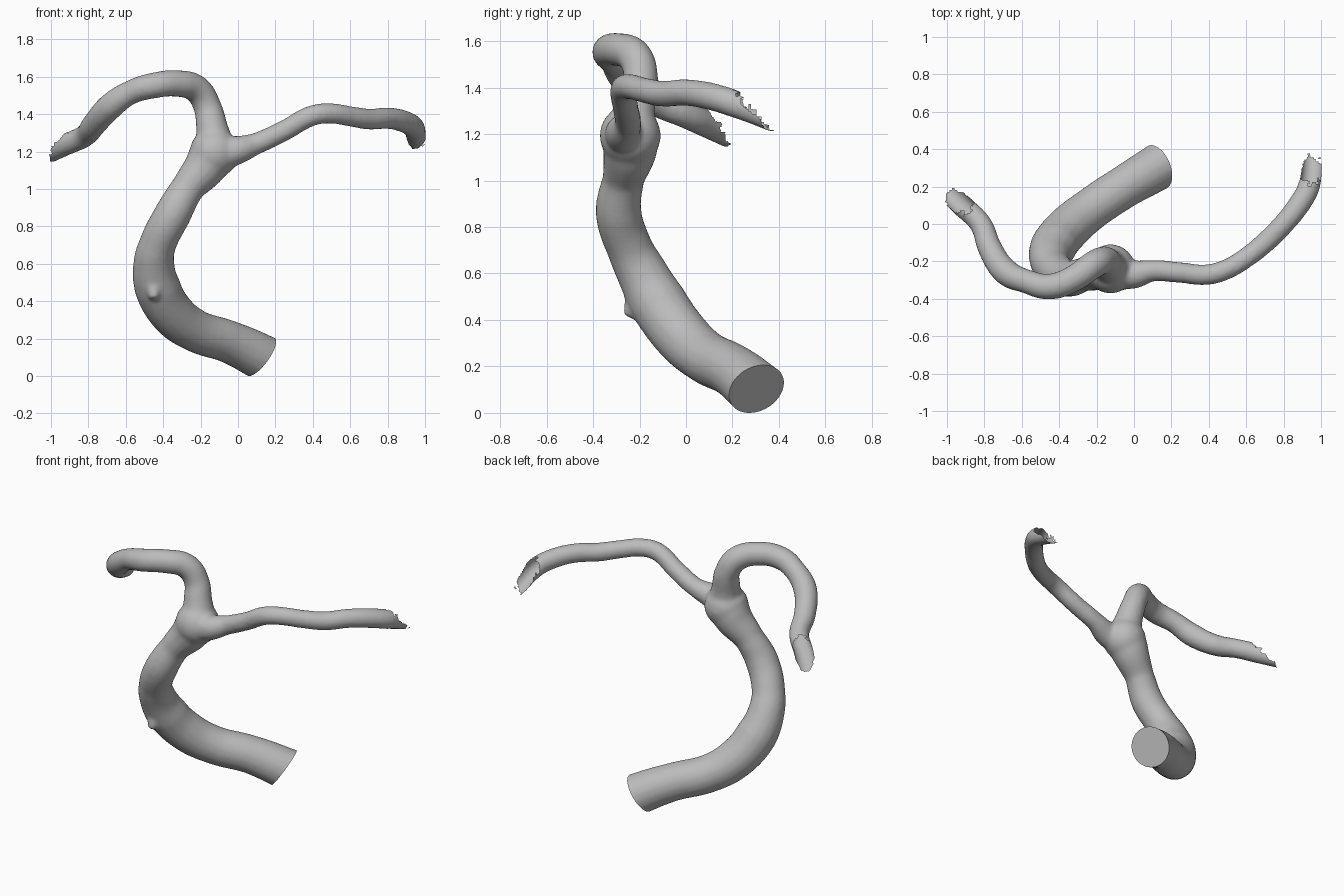
import bpy
import bmesh
from mathutils import Vector, noise

cube = bpy.data.objects.get("Cube")
if cube:
    bpy.data.objects.remove(cube, do_unlink=True)

# Material
grey = bpy.data.materials.new("plain grey")
grey.use_nodes = True
colour = (0.5, 0.5, 0.5, 1)
grey.diffuse_color = colour
grey.node_tree.nodes["Principled BSDF"].inputs["Base Color"].default_value = colour

# Centre lines: x, y, z, radius
trunk = [(.22, .36, .04, .14), (.12, .3, .1, .125), (-.05, .2, .18, .115),
         (-.23, .08, .24, .115), (-.35, -.02, .33, .122), (-.43, -.12, .47, .125),
         (-.45, -.19, .6, .11), (-.43, -.24, .7, .1), (-.35, -.29, .86, .1),
         (-.27, -.27, 1.0, .09), (-.16, -.24, 1.14, .12), (-.13, -.24, 1.22, .12)]
right_branch = [(-.12, -.24, 1.2, .11), (-.14, -.215, 1.33, .085), (-.165, -.195, 1.44, .075),
                (-.22, -.22, 1.53, .075), (-.32, -.29, 1.56, .072), (-.45, -.335, 1.55, .07),
                (-.58, -.305, 1.51, .065), (-.68, -.26, 1.44, .072), (-.77, -.13, 1.34, .066),
                (-.82, 0, 1.28, .06), (-.92, .1, 1.235, .06), (-1.02, .2, 1.19, .06)]
left_branch = [(-.12, -.24, 1.18, .1), (-.02, -.27, 1.2, .08), (.1, -.25, 1.24, .058),
               (.25, -.26, 1.31, .056), (.4, -.27, 1.39, .056), (.5, -.24, 1.4, .055),
               (.6, -.18, 1.385, .055), (.7, -.1, 1.37, .057), (.8, 0, 1.375, .058),
               (.88, .1, 1.36, .06), (.935, .2, 1.33, .06), (.95, .3, 1.29, .055),
               (.955, .4, 1.25, .055)]
spur = [(-.45, -.17, .66, .07), (-.45, -.2, .52, .065), (-.45, -.25, .41, .025)]

# Tapered tubes along the centre lines
curve = bpy.data.curves.new("vessel_paths", "CURVE")
curve.dimensions = "3D"
curve.bevel_depth = 1
curve.bevel_resolution = 6
curve.use_fill_caps = True
for path in (trunk, right_branch, left_branch, spur):
    spline = curve.splines.new("BEZIER")
    spline.bezier_points.add(len(path) - 1)
    spline.resolution_u = 8
    for point, (x, y, z, radius) in zip(spline.bezier_points, path):
        point.co = (x, y, z)
        point.radius = radius
        point.handle_left_type = point.handle_right_type = "AUTO"
paths = bpy.data.objects.new("vessel_paths", curve)
bpy.context.collection.objects.link(paths)
tubes = bpy.data.meshes.new_from_object(
    paths.evaluated_get(bpy.context.evaluated_depsgraph_get()))
bpy.data.objects.remove(paths, do_unlink=True)

# Swelling at the fork
bm = bmesh.new()
bm.from_mesh(tubes)
ball = bmesh.ops.create_uvsphere(bm, u_segments=32, v_segments=16, radius=.132)
bmesh.ops.translate(bm, verts=ball["verts"], vec=(-.125, -.24, 1.19))
bm.to_mesh(tubes)
bm.free()

# Fuse the parts into one smooth skin
vessel = bpy.data.objects.new("branching_vessel", tubes)
bpy.context.collection.objects.link(vessel)
fuse = vessel.modifiers.new("fuse", "REMESH")
fuse.mode = "VOXEL"
fuse.voxel_size = .011
soften = vessel.modifiers.new("soften", "SMOOTH")
soften.factor = .5
soften.iterations = 14
skin = bpy.data.meshes.new_from_object(
    vessel.evaluated_get(bpy.context.evaluated_depsgraph_get()))
vessel.modifiers.clear()
vessel.data = skin

bm = bmesh.new()
bm.from_mesh(skin)

# Ragged open ends of the two branches
for centre, normal in (((.95, .27, 1.31), (0, .75, .66)),
                       ((-.94, .115, 1.225), (-.45, .6, .66))):
    centre, normal = Vector(centre), Vector(normal).normalized()
    gone = []
    for face in bm.faces:
        offset = face.calc_center_median() - centre
        if offset.length < .3 and offset.dot(normal) > .025 * noise.noise(offset * 35):
            gone.append(face)
    bmesh.ops.delete(bm, geom=gone, context="FACES")

# Flat cut and cap at the foot
foot, normal = Vector((.125, .3, .1)), Vector((.76, .33, -.57)).normalized()
near = [f for f in bm.faces if (f.calc_center_median() - foot).length < .35]
geom = set(near)
for face in near:
    geom.update(face.verts)
    geom.update(face.edges)
cut = bmesh.ops.bisect_plane(bm, geom=list(geom), plane_co=foot, plane_no=normal,
                             clear_outer=True)
rim = [e for e in cut["geom_cut"] if isinstance(e, bmesh.types.BMEdge)]
bmesh.ops.edgeloop_fill(bm, edges=rim)
bmesh.ops.recalc_face_normals(bm, faces=bm.faces)

# Stand the model on the ground
lowest = min(v.co.z for v in bm.verts)
bmesh.ops.translate(bm, verts=bm.verts, vec=(0, 0, -lowest))
bm.to_mesh(skin)
bm.free()

skin.materials.clear()
skin.materials.append(grey)
bpy.context.view_layer.objects.active = vessel
vessel.select_set(True)
bpy.ops.object.shade_smooth_by_angle()
